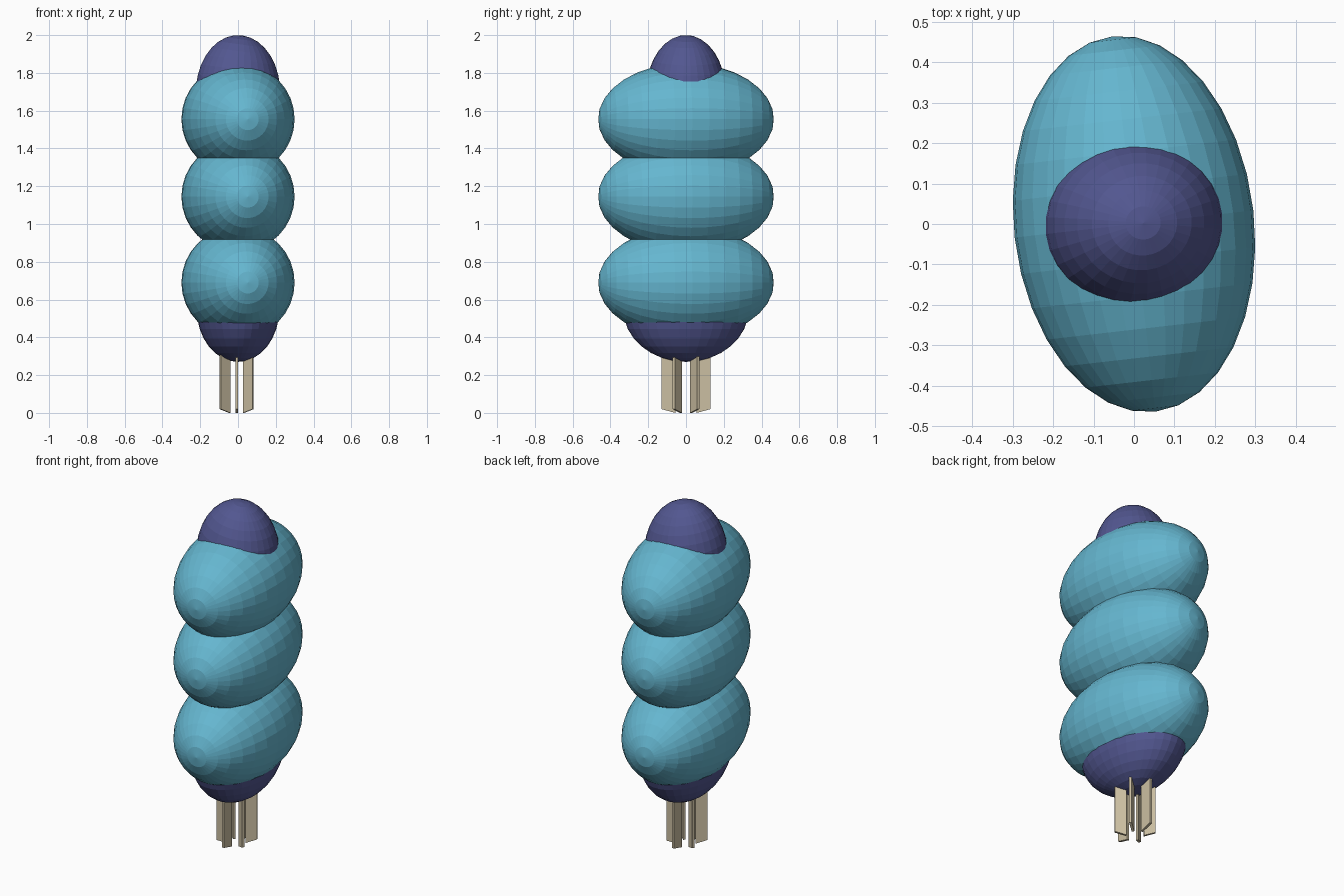
import bpy
import bmesh
from math import radians, cos, sin, tau
from mathutils import Matrix

cube = bpy.data.objects.get("Cube")
if cube:
    bpy.data.objects.remove(cube)

TWIST = radians(6.5)


def material(name, rgb):
    mat = bpy.data.materials.new(name)
    mat.use_nodes = True
    mat.diffuse_color = (*rgb, 1)
    mat.node_tree.nodes["Principled BSDF"].inputs["Base Color"].default_value = (*rgb, 1)
    return mat


teal = material("teal", (0.13, 0.47, 0.63))
indigo = material("indigo", (0.085, 0.095, 0.28))
tan = material("tan", (0.60, 0.52, 0.36))


def add_object(name, bm, mat):
    bmesh.ops.recalc_face_normals(bm, faces=bm.faces)
    mesh = bpy.data.meshes.new(name)
    bm.to_mesh(mesh)
    bm.free()
    mesh.materials.append(mat)
    obj = bpy.data.objects.new(name, mesh)
    bpy.context.collection.objects.link(obj)
    return obj


def ellipsoid(name, z, radii, mat, pole_turn):
    """Faceted ellipsoid; pole_turn orients its poles before scaling."""
    bm = bmesh.new()
    bmesh.ops.create_uvsphere(bm, u_segments=32, v_segments=16, radius=1)
    bm.transform(Matrix.Translation((0, 0, z)) @ Matrix.Rotation(TWIST, 4, "Z")
                 @ Matrix.Diagonal((*radii, 1)) @ pole_turn)
    return add_object(name, bm, mat)


# Stacked body lobes, with poles pointing front and back
sideways = Matrix.Rotation(radians(90), 4, "X")
for part, z in (("lower", 0.69), ("middle", 1.145), ("upper", 1.555)):
    ellipsoid(part + "_lobe", z, (0.297, 0.467, 0.297), teal, sideways)

# Dark domes at both ends
ellipsoid("top_dome", 1.70, (0.224, 0.21, 0.30), indigo, Matrix.Rotation(radians(6), 4, "Y"))
ellipsoid("bottom_dome", 0.55, (0.217, 0.335, 0.28), indigo, Matrix.Identity(4))


# Radial fins under the body, cut at a slant along the bottom
def fin(name, angle):
    bm = bmesh.new()
    bmesh.ops.create_cube(bm, size=1)
    along = (cos(angle) * 0.1, sin(angle) * 0.13)
    across = (-sin(angle) * 0.014, cos(angle) * 0.014)
    for v in bm.verts:
        outer, side, top = v.co.x > 0, v.co.y, v.co.z > 0
        reach = 1 if outer else 0.43
        v.co = (along[0] * reach + across[0] * side - 0.007,
                along[1] * reach + across[1] * side,
                0.36 if top else (0.02 if outer else 0))
    add_object(name, bm, tan)


for i in range(6):
    fin(f"fin_{i + 1}", tau / 12 + i * tau / 6)
